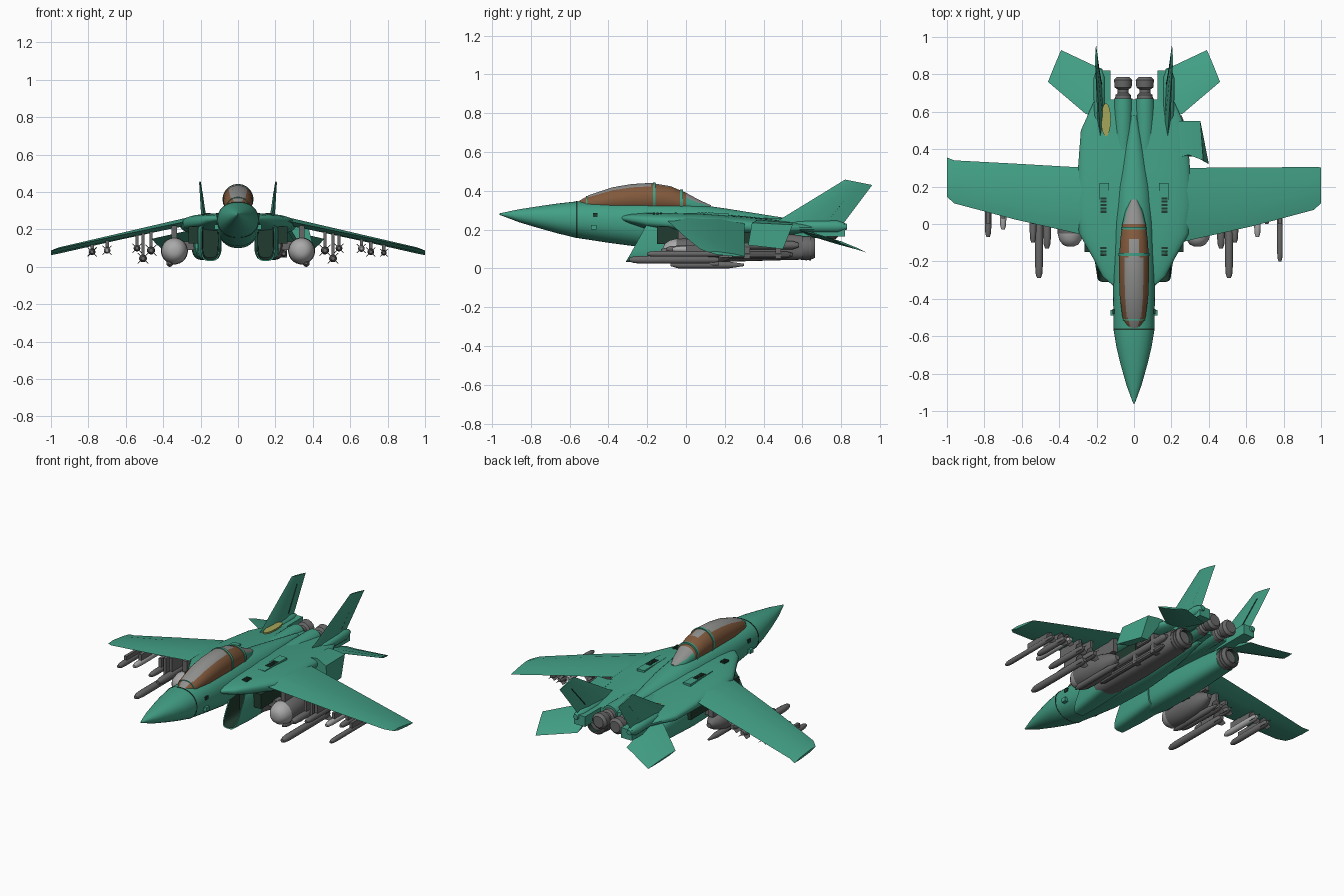
import bpy, bmesh
from math import cos, sin, pi
from mathutils import Vector

cube = bpy.data.objects.get("Cube")
if cube:
    bpy.data.objects.remove(cube)


def material(name, r, g, b):
    m = bpy.data.materials.new(name)
    m.use_nodes = True
    m.diffuse_color = (r, g, b, 1)
    bsdf = m.node_tree.nodes["Principled BSDF"]
    bsdf.inputs["Base Color"].default_value = (r, g, b, 1)
    bsdf.inputs["Roughness"].default_value = 0.6
    return m


GREEN = material("green_paint", .055, .35, .235)
DARK = material("dark_recess", .015, .045, .03)
GRAY = material("gray_metal", .14, .14, .14)
LIGHT = material("light_gray", .4, .4, .4)
BROWN = material("brown_glass", .22, .1, .045)
GLASS = material("gray_glass", .28, .28, .27)
YELLOW = material("yellow_patch", .38, .38, .1)
parts = []


def finish(name, bm, mats):
    bmesh.ops.recalc_face_normals(bm, faces=bm.faces)
    mesh = bpy.data.meshes.new(name)
    bm.to_mesh(mesh)
    bm.free()
    for m in mats:
        mesh.materials.append(m)
    ob = bpy.data.objects.new(name, mesh)
    bpy.context.collection.objects.link(ob)
    parts.append(ob)


def loft(name, rings, mats, segs=None, rule=None):
    """Skin a row of point rings; segs gives a material index per band."""
    bm = bmesh.new()
    rows = [[bm.verts.new(p) for p in points] for points in rings]
    n = len(rows[0])
    segs = segs or [0] * (len(rows) - 1)
    for a, b, k in zip(rows, rows[1:], segs):
        for i in range(n):
            j = (i + 1) % n
            bm.faces.new((a[i], a[j], b[j], b[i])).material_index = k
    bm.faces.new(rows[0]).material_index = segs[0]
    bm.faces.new(rows[-1]).material_index = segs[-1]
    bmesh.ops.recalc_face_normals(bm, faces=bm.faces)
    if rule:
        for f in bm.faces:
            f.material_index = rule(f.calc_center_median(), f.normal)
    finish(name, bm, mats)


def ring(y, hw, zb, zt, cx=0, n=2.0, count=28, rake=0):
    """Rounded cross-section at y, optionally leaning back with height."""
    pts = []
    for i in range(count):
        a = 2 * pi * (i + .5) / count
        c, s = cos(a), sin(a)
        u = abs(c) ** (2 / n) * (1 if c > 0 else -1)
        v = abs(s) ** (2 / n) * (1 if s > 0 else -1)
        pts.append((cx + hw * u, y + rake * (v + 1) / 2,
                    (zb + zt) / 2 + (zt - zb) / 2 * v))
    return pts


def tube(name, x, z, stations, mats, segs=None, count=16):
    loft(name, [ring(y, r, z - r, z + r, x, count=count)
                for y, r in stations], mats, segs)


def foil(le, te, t):
    le, te, t = Vector(le), Vector(te), Vector(t)
    c = te - le
    return [le, le + c * .25 + t, le + c * .7 + t * .8, te,
            le + c * .7 - t * .8, le + c * .25 - t]


def block(name, x, y, z, mat):
    """Box from three (low, high) ranges."""
    bm = bmesh.new()
    bmesh.ops.create_cube(bm, size=1)
    for v in bm.verts:
        v.co = [(r[0] + r[1]) / 2 + c * (r[1] - r[0]) for r, c in zip((x, y, z), v.co)]
    finish(name, bm, [mat])


def mx(s, a, b):
    return tuple(sorted((s * a, s * b)))


# Nose, cockpit section and spine
body = [(-.96, .004, .276, .284), (-.86, .041, .238, .305), (-.75, .072, .205, .322),
        (-.66, .094, .18, .335), (-.57, .109, .158, .345), (-.4, .112, .132, .346),
        (-.25, .115, .112, .346), (0, .11, .1, .338), (.2, .095, .11, .31),
        (.42, .055, .14, .275), (.58, .02, .16, .25)]
loft("fuselage", [ring(*s, n=2.2, count=36) for s in body], [GREEN])
loft("nose_seam", [ring(y, .111, .156, .347, n=2.2, count=36) for y in (-.566, -.56)], [DARK])

# Broad shoulder deck between the wings
deck = [(-.34, .1, .245, .275), (-.28, .17, .225, .283), (-.2, .21, .2, .288),
        (-.05, .295, .18, .288), (.1, .31, .165, .285), (.3, .3, .165, .27),
        (.5, .285, .165, .248), (.6, .24, .175, .238), (.665, .21, .18, .23)]
loft("shoulder_deck", [ring(*s, n=2.8, count=36) for s in deck], [GREEN])


def canopy_colour(c, n):
    """Gray crown, brown side panes, green rear flanks."""
    if c.y > -.03:
        return 1 if n.z > .6 else 2
    return 1 if n.z > (.8 if c.y < -.18 else .93) else 0


canopy = [(-.56, .03, .31, .343), (-.5, .062, .285, .378), (-.38, .077, .28, .418),
          (-.28, .08, .28, .435), (-.18, .08, .28, .441), (-.08, .073, .28, .424),
          (0, .063, .28, .39), (.07, .046, .28, .352), (.13, .02, .28, .325)]
loft("canopy", [ring(*s, count=60) for s in canopy], [BROWN, GLASS, GREEN], rule=canopy_colour)
for y, hw, zt in ((-.515, .058, .373), (-.17, .082, .443), (-.03, .07, .406)):
    loft("canopy_frame", [ring(y + d, hw + .001, .28, zt) for d in (0, .014)], [GREEN])

for s in (-1, 1):
    side = "left" if s > 0 else "right"

    # Raked air intake with a dark throat
    cx, lip = s * .158, s * .148
    loft(side + "_intake", [
        ring(.02, .07, .05, .22, cx, 5), ring(-.18, .062, .035, .25, s * .152, 4, rake=.03),
        ring(-.31, .05, .032, .25, lip, 4, rake=.12),
        ring(-.308, .044, .038, .244, lip, 4, rake=.12),
        ring(-.14, .04, .05, .235, lip, 4)], [GREEN, DARK], [0, 0, 0, 1])
    loft(side + "_intake_cheek", [
        [(s * .19, -.26, .07), (s * .2, -.22, .06), (s * .19, -.17, .22)],
        [(s * .2, -.1, .06), (s * .22, -.1, .11), (s * .2, -.1, .2)]], [GREEN])

    # Engine leg and exhaust
    lx = s * .17
    leg = [(-.08, .06, .05, .22), (.02, .075, .038, .22), (.25, .078, .035, .21),
           (.42, .07, .04, .19), (.6, .062, .045, .17)]
    loft(side + "_engine_leg", [ring(*q, cx=lx, n=3) for q in leg],
         [GRAY if s > 0 else GREEN])
    tube(side + "_exhaust", lx, .105,
         [(.56, .055), (.6, .062), (.64, .062), (.665, .05), (.665, .042), (.6, .034)],
         [GRAY, DARK], [0, 0, 0, 0, 1], 24)
    for y in (.615, .635):
        tube(side + "_exhaust_band", lx, .105, [(y, .065), (y + .008, .065)], [GRAY], count=24)

    # Shadowed machinery bay between leg and pod
    block(side + "_machinery_bay", mx(s, .19, .265), (-.15, .33), (.125, .215), DARK)
    for y in (-.03, .1):
        block(side + "_bay_strut", mx(s, .22, .3), (y, y + .06), (.09, .135), GRAY)

    # Rear barrels and folded end pieces
    tube(side + "_rear_barrel", s * .058, .208,
         [(.15, .03), (.28, .05), (.62, .053), (.67, .05)], [GREEN], count=24)
    tube(side + "_rear_joint", s * .058, .2,
         [(.66, .045), (.69, .042), (.7, .03), (.72, .03), (.73, .046), (.77, .05), (.785, .035)], [GRAY])
    block(side + "_tail_boom", mx(s, .125, .2), (.56, .82), (.165, .228), GREEN)
    tube(side + "_boom_pod", s * .185, .215, [(.5, .01), (.58, .03), (.78, .032), (.83, .015)], [GREEN])

    # Drooping wing
    dy = 0 if s > 0 else .035
    root = foil((s * .24, -.1 + dy, .25), (s * .24, .3, .245), (0, 0, .022))
    mid = foil((s * .64, -.01 + dy, .167), (s * .64, .302 + dy * .6, .15), (0, 0, .015))
    outer = foil((s * .96, .075 + dy, .098), (s * .96, .305 + dy, .072), (0, 0, .012))
    tip = foil((s, .11 + dy, .085), (s, .303 + dy * 1.5, .062), (0, 0, .008))
    loft(side + "_wing", [root, mid, outer, tip], [GREEN])

    # Tailplane and fin
    loft(side + "_tailplane", [
        foil((s * .19, .56, .205), (s * .17, .83, .12), (0, .003, .01)),
        foil((s * .26, .59, .195), (s * .22, .85, .11), (0, .003, .01)),
        foil((s * .46, .76, .15), (s * .39, .93, .082), (0, .002, .005))], [GREEN])
    loft(side + "_fin", [
        foil((s * .178, .44, .23), (s * .178, .8, .2), (.015, 0, 0)),
        foil((s * .182, .5, .262), (s * .182, .81, .23), (.014, 0, 0)),
        foil((s * .203, .82, .458), (s * .203, .96, .43), (.005, 0, 0))], [GREEN])
    loft(side + "_rudder_seam", [
        foil((s * .183, .745, .265), (s * .183, .752, .265), (.0125, 0, 0)),
        foil((s * .197, .855, .4), (s * .197, .862, .4), (.0075, 0, 0))], [DARK])

    # Deck vents and flank details
    block(side + "_deck_ridge", mx(s, .135, .185), (.0, .22), (.26, .285), GREEN)
    for y in (.06, .078, .096, .114, .132, -.17, -.152, -.134):
        block(side + "_deck_vent", mx(s, .148, .18), (y, y + .011), (.278, .2885), DARK)
    block(side + "_flank_panel", mx(s, .105, .114), (-.48, -.455), (.265, .285), DARK)
    block(side + "_flank_probe", mx(s, .1, .125), (-.49, -.46), (.2, .225), GREEN)

    # Large under-wing pod with a pale nose
    px = s * .34
    tube(side + "_pod", px, .085, [(-.12, .02), (-.11, .042), (-.085, .06), (-.05, .069), (.03, .072),
                                   (.14, .066), (.21, .045), (.26, .015)],
         [LIGHT, GRAY], [0, 0, 0, 1, 1, 1, 1], 24)
    tube(side + "_pod_keel", s * .365, .018, [(-.08, .006), (-.04, .018), (.22, .018), (.3, .006)], [GRAY])
    block(side + "_pod_pylon", mx(s, .325, .355), (-.04, .24), (.13, .222), GRAY)


def missile(x, z, y0, length, r, mat, top):
    """Pointed store with four tail fins, hung from a short pylon."""
    y1 = y0 + length
    tube("missile", x, z, [(y0, r * .5), (y0 + r, r * .85), (y0 + 3 * r, r),
                           (y1 - r, r), (y1, r * .6)], [mat], count=12)
    for a in range(4):
        d = Vector((cos(pi / 4 + a * pi / 2), 0, sin(pi / 4 + a * pi / 2)))
        t = Vector((-d.z, 0, d.x)) * .002
        c = Vector((x, 0, z))
        loft("missile_fin", [
            foil(c + d * r * k + Vector((0, y1 - f, 0)), c + d * r * k + Vector((0, y1, 0)), t)
            for k, f in ((.5, .07), (1.9, .035))], [GRAY])
    block("missile_pylon", (x - .009, x + .009), (max(y0 + .06, 0), y1 - .03), (z, top), GRAY)


# Under-wing stores
for s in (-1, 1):
    missile(s * .508, .045, -.29, .46, .021, GRAY, .18)
    missile(s * .465, .088, -.13, .34, .022, GRAY, .19)
    missile(s * .54, .1, -.1, .3, .018, GRAY, .17)
missile(.66, .098, -.07, .3, .018, LIGHT, .15)
missile(.71, .08, .0, .24, .018, GRAY, .135)
missile(.78, .075, -.2, .42, .015, GRAY, .12)
missile(-.7, .088, -.03, .28, .018, LIGHT, .14)
missile(-.78, .08, -.07, .32, .018, GRAY, .12)

# Exposed machinery along the left engine leg
for z, r, y0, y1 in ((.07, .018, .0, .55), (.12, .022, .05, .58), (.165, .015, .1, .45)):
    tube("leg_pipe", .245, z, [(y0, r * .5), (y0 + .03, r), (y1 - .03, r), (y1, r * .5)], [GRAY], count=10)
for y in (.3, .46):
    block("leg_bracket", (.22, .262), (y, y + .03), (.05, .17), GRAY)

# Slanted box hanging behind the left wing
loft("hanging_box", [
    [(.25, .36, .25), (.29, .37, .25), (.37, .34, .235), (.4, .32, .12), (.33, .36, .12)],
    [(.24, .55, .235), (.28, .55, .235), (.355, .55, .225), (.365, .5, .1), (.32, .5, .1)]], [GREEN])

# Oval patch on the right rear deck
loft("deck_patch", [[(-.15 + .026 * cos(a * pi / 12), .558 + .088 * sin(a * pi / 12), z)
                     for a in range(24)] for z in (.246, .2555)], [YELLOW])

# Smooth rounded forms, keep hard edges
bpy.ops.object.select_all(action="DESELECT")
for ob in parts:
    ob.select_set(True)
bpy.context.view_layer.objects.active = parts[0]
bpy.ops.object.shade_smooth_by_angle(angle=.6)
